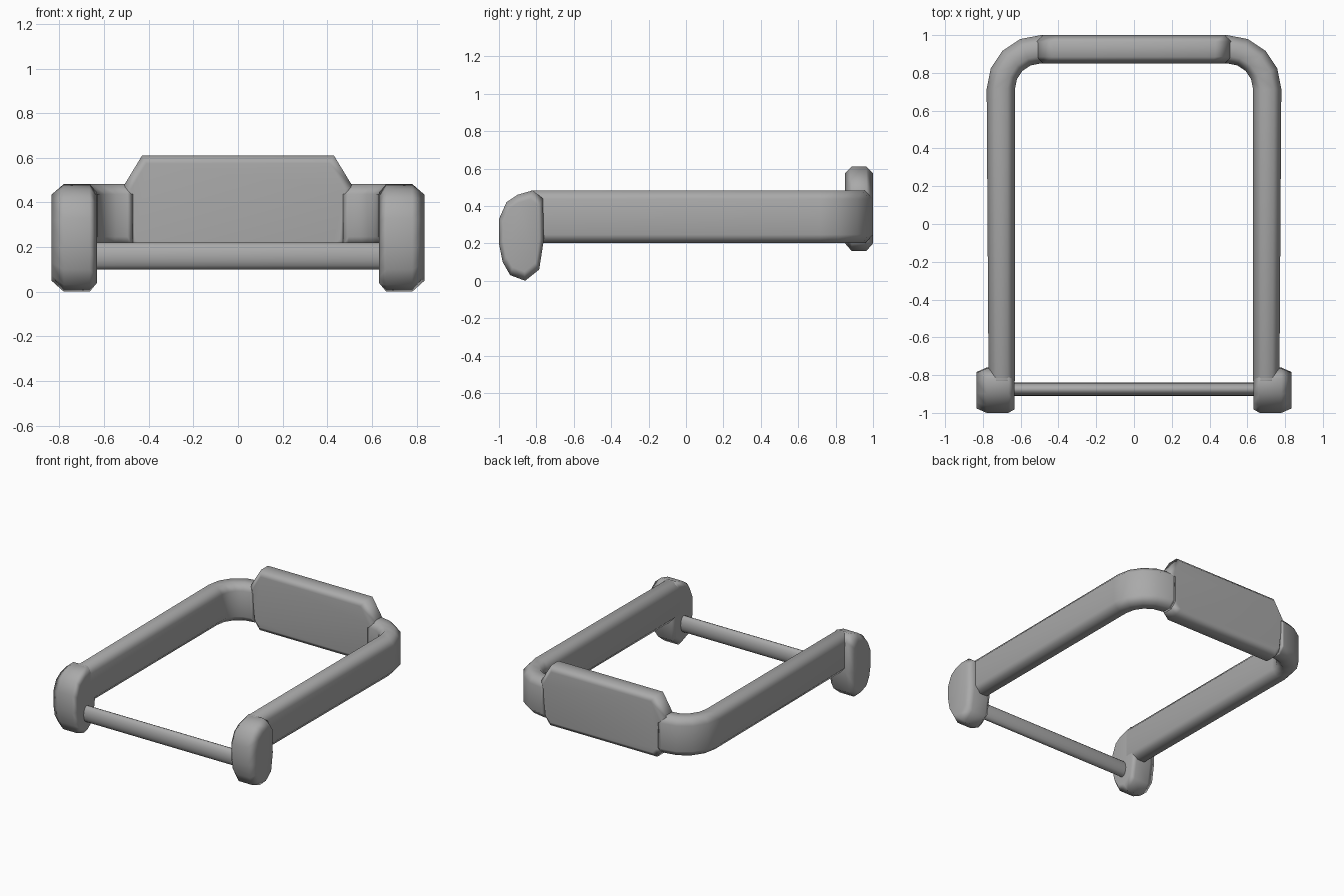
import bpy, bmesh
from math import cos, sin, pi

cube = bpy.data.objects.get("Cube")
if cube:
    bpy.data.objects.remove(cube, do_unlink=True)

GREY = (0.4, 0.4, 0.4, 1)
grey = bpy.data.materials.new("plain grey")
grey.use_nodes = True
grey.diffuse_color = GREY
grey.node_tree.nodes["Principled BSDF"].inputs["Base Color"].default_value = GREY


def loft(name, rings, mirror=False):
    """Skin a closed solid through rings of equal point count."""
    bm = bmesh.new()
    loops = [[bm.verts.new(p) for p in ring] for ring in rings]
    for a, b in zip(loops, loops[1:]):
        for i in range(len(a)):
            j = (i + 1) % len(a)
            bm.faces.new((a[i], a[j], b[j], b[i]))
    bm.faces.new(loops[0])
    bm.faces.new(loops[-1])
    bmesh.ops.recalc_face_normals(bm, faces=bm.faces)
    for f in bm.faces:
        f.smooth = True
    mesh = bpy.data.meshes.new(name)
    bm.to_mesh(mesh)
    bm.free()
    mesh.materials.append(grey)
    obj = bpy.data.objects.new(name, mesh)
    bpy.context.collection.objects.link(obj)
    if mirror:
        obj.modifiers.new("Mirror", "MIRROR").use_mirror_merge = False
    # Keep the broad faces flat while the chamfers blend softly
    obj.modifiers.new("Soft edges", "WEIGHTED_NORMAL")
    return obj


def section(hw, hh, cw, ch):
    """Chamfered rectangle: half sizes and chamfer sizes."""
    return [(hw, ch - hh), (hw, hh - ch), (hw - cw, hh), (cw - hw, hh),
            (-hw, hh - ch), (-hw, ch - hh), (cw - hw, -hh), (hw - cw, -hh)]


# Side rails that bend round into the back
def rail_ring(x, y, angle, hw=0.075):
    return [(x + u * cos(angle), y + u * sin(angle), 0.342 + v)
            for u, v in section(hw, 0.14, 0.04, 0.045)]


rail = [rail_ring(0.70, -0.83, 0, 0.07)]
for step in range(5):
    a = step * pi / 8
    rail.append(rail_ring(0.495 + 0.21 * cos(a), 0.715 + 0.21 * sin(a), a))
rail.append(rail_ring(0.47, 0.925, pi / 2))
loft("side_rails", rail, mirror=True)

# Back panel with a raised trapezoid top and chamfered rims
half = [(0.43, 0.61), (0.515, 0.47), (0.485, 0.22), (0.44, 0.16)]
half_in = [(0.41, 0.575), (0.48, 0.46), (0.455, 0.235), (0.42, 0.20)]


def panel_ring(y, pts):
    return [(x, y, z) for x, z in pts] + [(-x, y, z) for x, z in reversed(pts)]


loft("back_panel", [panel_ring(0.85, half_in), panel_ring(0.885, half),
                    panel_ring(0.965, half), panel_ring(1.0, half_in)])

# Rounded front feet
foot = [(-0.86, 0.0), (-0.94, 0.03), (-0.98, 0.10), (-1.0, 0.20), (-1.0, 0.33),
        (-0.96, 0.42), (-0.90, 0.46), (-0.82, 0.483), (-0.765, 0.44),
        (-0.76, 0.22), (-0.785, 0.06)]


def foot_ring(x, s):
    return [(x, -0.88 + (y + 0.88) * s, 0.245 + (z - 0.245) * s) for y, z in foot]


loft("front_feet", [foot_ring(0.632, 0.84), foot_ring(0.665, 1),
                    foot_ring(0.78, 1), foot_ring(0.835, 0.8)], mirror=True)

# Oval cross bar between the feet
loft("front_cross_bar",
     [[(x, -0.875 + 0.035 * cos(i * pi / 8), 0.16 + 0.06 * sin(i * pi / 8))
       for i in range(16)] for x in (-0.7, 0.7)])
